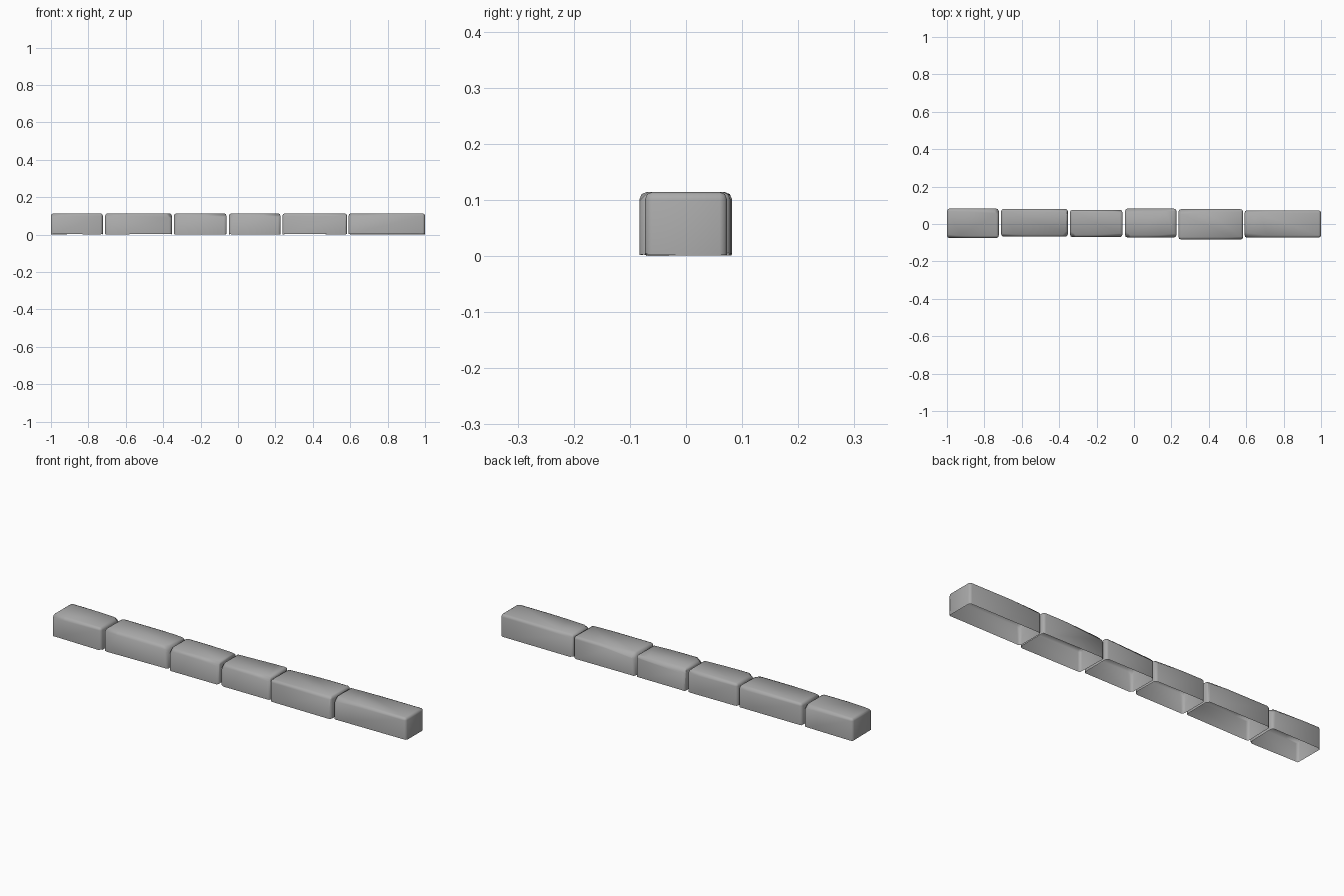
import bpy, bmesh, random
from mathutils import Vector

if "Cube" in bpy.data.objects:
    bpy.data.objects.remove(bpy.data.objects["Cube"])

random.seed(4)
HEIGHT = 0.114

# x start, x end, y front, y back of each kerb stone
STONES = [
    (-1.00, -0.723, -0.075, 0.082),
    (-0.71, -0.354, -0.068, 0.081),
    (-0.342, -0.062, -0.070, 0.076),
    (-0.048, 0.227, -0.072, 0.082),
    (0.238, 0.583, -0.083, 0.079),
    (0.591, 1.00, -0.073, 0.073),
]

# dark grey stone
stone = bpy.data.materials.new("dark_stone")
stone.diffuse_color = (0.40, 0.40, 0.40, 1)
stone.use_nodes = True
stone.node_tree.nodes["Principled BSDF"].inputs["Base Color"].default_value = stone.diffuse_color


def chip(bm, point, normal):
    """Slice a worn facet off the block and close the cut."""
    cut = bmesh.ops.bisect_plane(
        bm, geom=bm.verts[:] + bm.edges[:] + bm.faces[:], dist=1e-5,
        plane_co=point, plane_no=normal, clear_outer=True)
    edges = [e for e in cut["geom_cut"] if isinstance(e, bmesh.types.BMEdge)]
    if edges:
        bmesh.ops.holes_fill(bm, edges=edges, sides=0)


def kerb_stone(name, x0, x1, y0, y1):
    bm = bmesh.new()
    bmesh.ops.create_cube(bm, size=1)
    for v in bm.verts:
        v.co = (x0 if v.co.x < 0 else x1,
                y0 if v.co.y < 0 else y1,
                0.002 if v.co.z < 0 else HEIGHT)

    # rounded top and upright edges, crisp lower rim
    edges = [e for e in bm.edges if max(v.co.z for v in e.verts) > 0.01]
    bmesh.ops.bevel(bm, geom=edges, offset=0.013, segments=2,
                    profile=0.5, affect='EDGES')

    # worn facets along the front and back top edges
    for side, y in ((-1, y0), (1, y1)):
        end = random.choice((-1, 1))
        x = x0 if end < 0 else x1
        depth = random.uniform(0.016, 0.026)
        chip(bm, Vector((x, y - side * depth * 0.5, HEIGHT - depth * 0.5)),
             Vector((end * random.uniform(0.05, 0.10), side, 1)).normalized())

    # worn top corner
    sx, sy = random.choice((-1, 1)), random.choice((-1, 1))
    chip(bm, Vector((x0 if sx < 0 else x1, y0 if sy < 0 else y1, HEIGHT - 0.035)),
         Vector((sx, sy, 1.1)).normalized())

    # open underside, slightly uneven lower rim
    bottom = [f for f in bm.faces if all(v.co.z < 0.003 for v in f.verts)]
    bmesh.ops.delete(bm, geom=bottom, context='FACES_ONLY')
    for v in bm.verts:
        if v.co.z < 0.003:
            v.co.z = random.uniform(0.0, 0.005)

    mesh = bpy.data.meshes.new(name)
    bm.to_mesh(mesh)
    bm.free()
    mesh.materials.append(stone)
    obj = bpy.data.objects.new(name, mesh)
    bpy.context.collection.objects.link(obj)
    bpy.ops.object.select_all(action='DESELECT')
    obj.select_set(True)
    bpy.context.view_layer.objects.active = obj
    bpy.ops.object.shade_smooth_by_angle(angle=1.3)


for i, dims in enumerate(STONES, 1):
    kerb_stone(f"kerb_stone_{i}", *dims)
